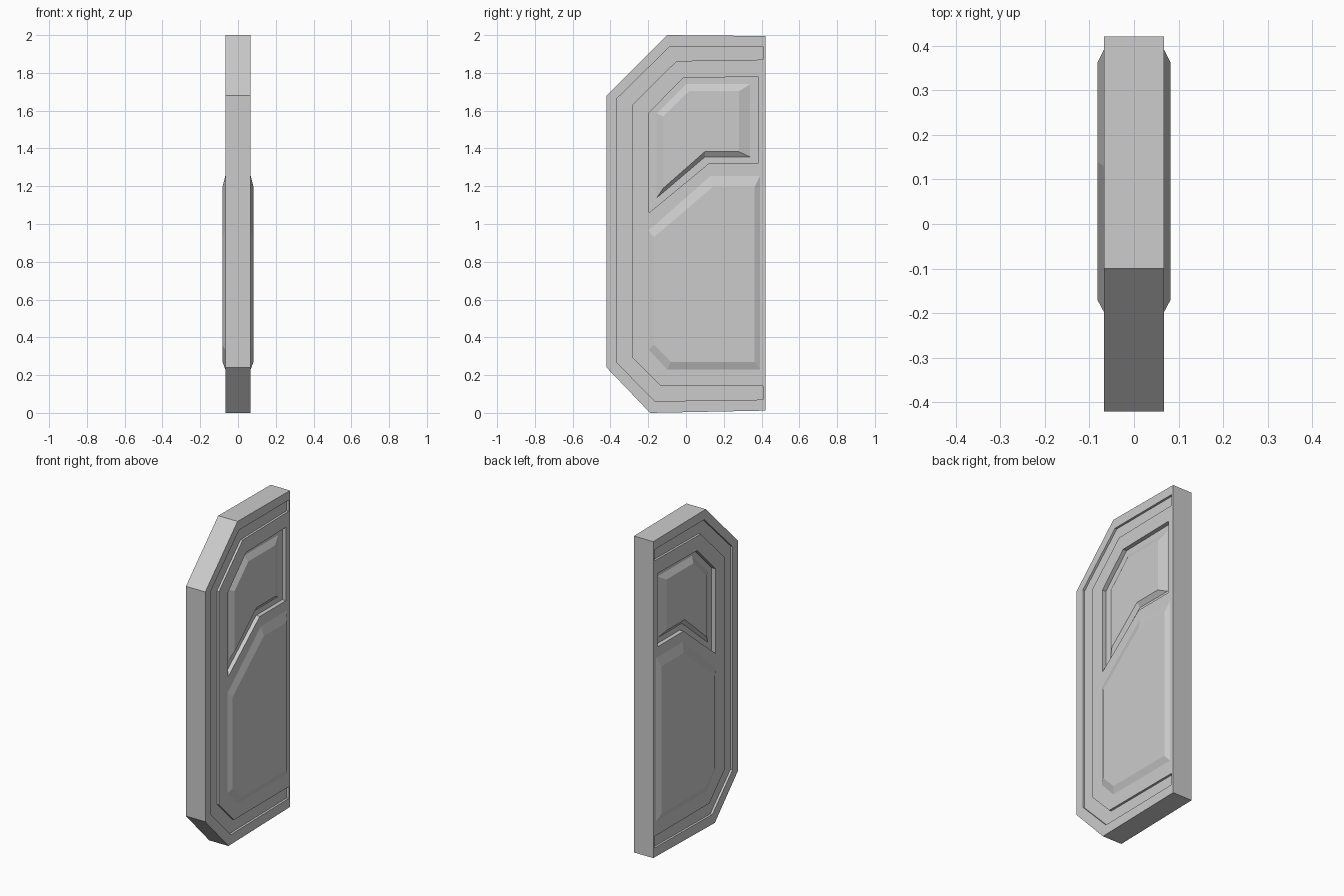
import bpy, bmesh

if "Cube" in bpy.data.objects:
    bpy.data.objects.remove(bpy.data.objects["Cube"])

HALF = 0.067          # half thickness of the slab
GROOVE, RECESS = 0.014, 0.026


def loft(name, rings):
    """Solid through matching (y, z) outlines, each given with its x position."""
    bm = bmesh.new()
    loops = [[bm.verts.new((x, y, z)) for y, z in pts] for x, pts in rings]
    n = len(loops[0])
    for a, b in zip(loops, loops[1:]):
        for i in range(n):
            j = (i + 1) % n
            bm.faces.new((a[i], a[j], b[j], b[i]))
    bm.faces.new(loops[0])
    bm.faces.new(loops[-1])
    bmesh.ops.recalc_face_normals(bm, faces=bm.faces)
    me = bpy.data.meshes.new(name)
    bm.to_mesh(me)
    bm.free()
    ob = bpy.data.objects.new(name, me)
    bpy.context.collection.objects.link(ob)
    return ob


def cut(target, cutter):
    mod = target.modifiers.new("cut", 'BOOLEAN')
    mod.operation = 'DIFFERENCE'
    mod.solver = 'EXACT'
    mod.object = cutter
    cutter.hide_render = True
    bpy.context.view_layer.objects.active = target
    bpy.ops.object.modifier_apply(modifier=mod.name)
    bpy.data.objects.remove(cutter)


# Outlines in (y, z)
slab_outline = [(-0.42, 0.24), (-0.19, 0), (0.42, 0.012), (0.42, 1.995),
                (-0.10, 2.0), (-0.42, 1.68)]
groove_outline = [(0.407, 1.94), (-0.085, 1.94), (-0.365, 1.665), (-0.365, 0.265),
                  (-0.165, 0.062), (0.407, 0.07), (0.407, 0.143), (-0.135, 0.143),
                  (-0.285, 0.295), (-0.285, 1.63), (-0.05, 1.863), (0.407, 1.87)]
window_outline = [(0.38, 1.78), (-0.015, 1.773), (-0.195, 1.59), (-0.195, 1.06),
                  (0.12, 1.32), (0.38, 1.32)]
pane_base = [(0.34, 1.74), (0.0, 1.74), (-0.155, 1.585), (-0.155, 1.138),
             (0.10, 1.355), (0.34, 1.355)]
pane_top = [(0.28, 1.703), (0.015, 1.703), (-0.12, 1.57), (-0.12, 1.19),
            (0.10, 1.383), (0.28, 1.383)]
panel_base = [(0.392, 0.23), (-0.10, 0.23), (-0.198, 0.335), (-0.198, 0.965),
              (0.13, 1.255), (0.392, 1.255)]
panel_top = [(0.362, 0.27), (-0.08, 0.27), (-0.17, 0.36), (-0.17, 0.93),
             (0.14, 1.195), (0.362, 1.195)]

# Main slab
slab = loft("door_slab", [(-HALF, slab_outline), (HALF, slab_outline)])

for side, s in (("right", 1), ("left", -1)):
    # Border groove and window recess
    for outline, depth in ((groove_outline, GROOVE), (window_outline, RECESS)):
        cut(slab, loft("cutter", [(s * (HALF - depth), outline), (s * 0.2, outline)]))
    # Bevelled window pane inside the recess
    floor = HALF - RECESS
    loft("window_pane_" + side, [(s * (floor - 0.01), pane_base), (s * floor, pane_base),
                                 (s * (floor + 0.02), pane_top)])
    # Raised lower panel
    loft("lower_panel_" + side, [(s * (HALF - 0.01), panel_base), (s * HALF, panel_base),
                                 (s * (HALF + 0.015), panel_top)])
